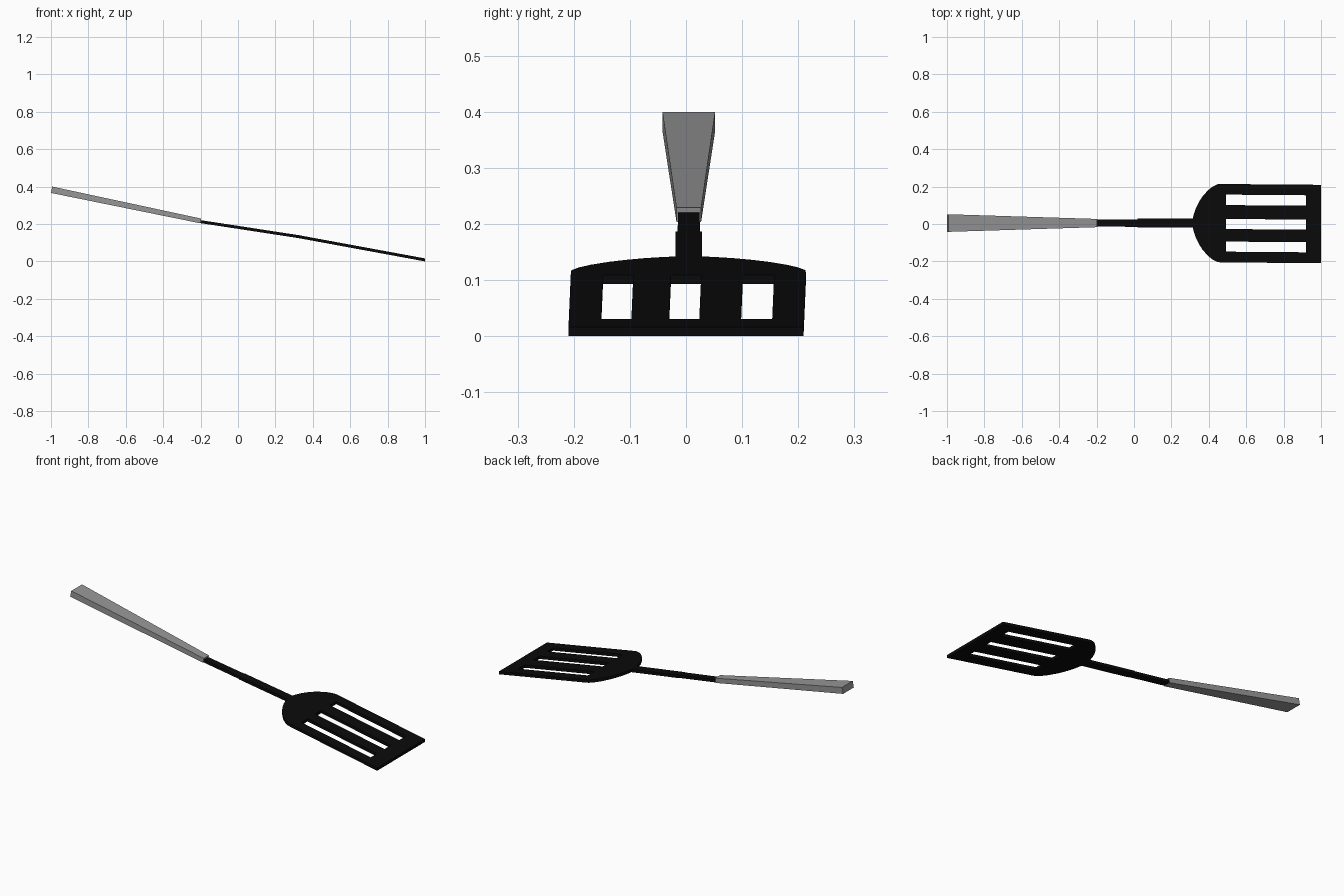
import bpy, bmesh

if "Cube" in bpy.data.objects:
    bpy.data.objects.remove(bpy.data.objects["Cube"])

def material(name, c):
    m = bpy.data.materials.new(name)
    m.diffuse_color = (c, c, c, 1)
    m.use_nodes = True
    m.node_tree.nodes["Principled BSDF"].inputs["Base Color"].default_value = m.diffuse_color
    return m

BLACK = material("black_nylon", 0.003)
GREY = material("grey_grip", 0.31)
CY = 0.005  # handle axis in y


def finish(name, bm, mat):
    bmesh.ops.recalc_face_normals(bm, faces=bm.faces)
    me = bpy.data.meshes.new(name)
    bm.to_mesh(me)
    bm.free()
    me.materials.append(mat)
    ob = bpy.data.objects.new(name, me)
    bpy.context.collection.objects.link(ob)
    return ob


def bar(name, sections, mat):
    """Rectangular bar; sections: (x_top, x_bottom, half_width, z_top, z_bottom)."""
    bm = bmesh.new()
    rings = [[bm.verts.new(p) for p in ((xt, CY - w, zt), (xt, CY + w, zt),
                                        (xb, CY + w, zb), (xb, CY - w, zb))]
             for xt, xb, w, zt, zb in sections]
    for a, b in zip(rings, rings[1:]):
        for i in range(4):
            j = (i + 1) % 4
            bm.faces.new((a[i], a[j], b[j], b[i]))
    bm.faces.new(rings[0])
    bm.faces.new(rings[-1])
    return finish(name, bm, mat)


# Tapered grip and thin shaft
bar("handle", [(-0.993, -1.0, 0.047, 0.40, 0.366),
               (-0.197, -0.203, 0.022, 0.229, 0.204)], GREY)
bar("shaft", [(-0.21, -0.21, 0.019, 0.222, 0.206),
              (0.02, 0.02, 0.020, 0.187, 0.171),
              (0.02, 0.02, 0.0235, 0.187, 0.171),
              (0.33, 0.33, 0.0235, 0.1395, 0.1235)], BLACK)

# Slotted blade: flat outline with three holes, then sheared to its slope
half = [(1.0, 0.2095), (0.475, 0.2095), (0.447, 0.2085), (0.42, 0.195),
        (0.395, 0.175), (0.366, 0.142), (0.347, 0.112), (0.332, 0.082),
        (0.32, 0.048), (0.313, 0.018)]
outline = half + [(x, -y) for x, y in reversed(half)]
slots = [[(0.492, a), (0.92, a), (0.92, b), (0.492, b)]
         for a, b in ((-0.152, -0.098), (-0.031, 0.023), (0.097, 0.153))]

cu = bpy.data.curves.new("blade_profile", 'CURVE')
cu.dimensions = '2D'
cu.fill_mode = 'BOTH'
cu.extrude = 0.008
for loop in [outline] + slots:
    s = cu.splines.new('POLY')
    s.points.add(len(loop) - 1)
    for p, (x, y) in zip(s.points, loop):
        p.co = (x, y, 0, 1)
    s.use_cyclic_u = True
tmp = bpy.data.objects.new("blade_profile", cu)
bpy.context.collection.objects.link(tmp)
bpy.context.view_layer.update()
flat = tmp.evaluated_get(bpy.context.evaluated_depsgraph_get()).to_mesh()
bm = bmesh.new()
bm.from_mesh(flat)
bpy.data.objects.remove(tmp)
bmesh.ops.remove_doubles(bm, verts=bm.verts, dist=0.0002)
for v in bm.verts:
    x = v.co.x
    v.co.y += 0.008 * (1 - x)
    v.co.z += 0.008 + 0.184 * (1 - x)
for f in bm.faces:
    f.smooth = False
    f.material_index = 0
finish("blade", bm, BLACK)
